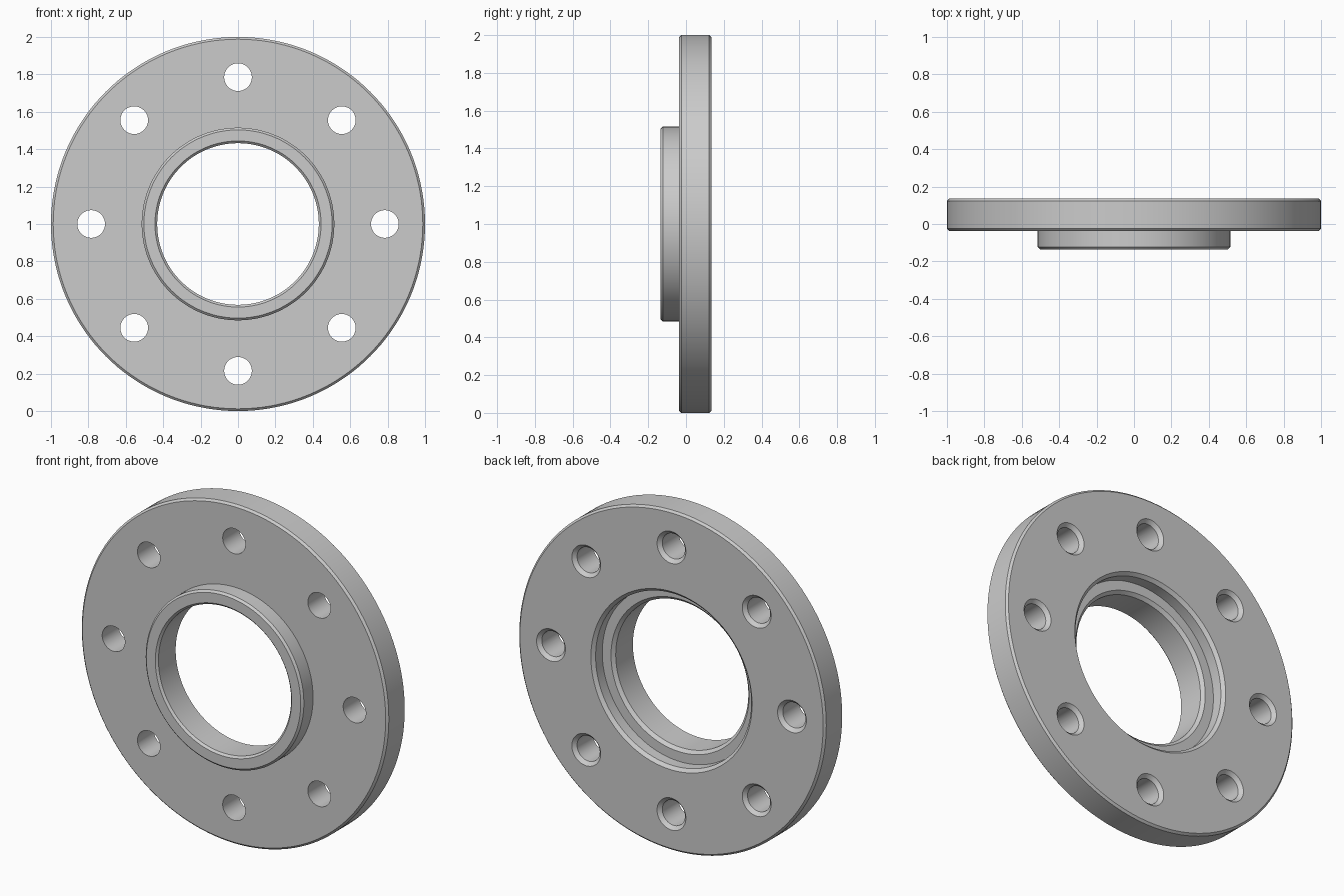
import bpy, bmesh
from math import sin, cos, pi, radians

cube = bpy.data.objects.get("Cube")
if cube:
    bpy.data.objects.remove(cube, do_unlink=True)

# Single metal colour
steel = bpy.data.materials.new("plain_grey_steel")
steel.use_nodes = True
GREY = (0.6, 0.6, 0.6, 1)
steel.diffuse_color = GREY
steel.node_tree.nodes["Principled BSDF"].inputs["Base Color"].default_value = GREY


def add_lathe(bm, profile, segments, cx=0, cz=1, closed=True):
    """Turn (radius, y) points about an axis parallel to y; open profiles get end caps."""
    rings = []
    for r, y in profile:
        rings.append([bm.verts.new((cx + r * cos(2 * pi * i / segments), y,
                                    cz + r * sin(2 * pi * i / segments)))
                      for i in range(segments)])
    pairs = list(zip(rings, rings[1:]))
    if closed:
        pairs.append((rings[-1], rings[0]))
    else:
        bm.faces.new(rings[0])
        bm.faces.new(rings[-1])
    for a, b in pairs:
        for i in range(segments):
            j = (i + 1) % segments
            bm.faces.new((a[i], a[j], b[j], b[i]))


def finish(bm, name):
    bmesh.ops.recalc_face_normals(bm, faces=bm.faces[:])
    mesh = bpy.data.meshes.new(name)
    bm.to_mesh(mesh)
    bm.free()
    mesh.materials.append(steel)
    obj = bpy.data.objects.new(name, mesh)
    bpy.context.scene.collection.objects.link(obj)
    return obj


# Main dimensions
BACK, FRONT, STEP, FLOOR = 0.135, -0.135, -0.037, 0.055
RIM, HUB, BORE, RECESS = 1.0, 0.515, 0.432, 0.507
C = 0.012       # small edge chamfer
D = 0.018       # recess chamfer

# Flange with raised front hub, through bore and stepped back recess
profile = [
    (BORE, FRONT + C), (BORE + C, FRONT),
    (HUB - C, FRONT), (HUB, FRONT + C), (HUB, STEP),
    (RIM - C, STEP), (RIM, STEP + C),
    (RIM, BACK - C), (RIM - C, BACK),
    (RECESS + D, BACK), (RECESS, BACK - D), (RECESS, FLOOR),
    (BORE + D, FLOOR), (BORE, FLOOR - D),
]
bm = bmesh.new()
add_lathe(bm, profile, 144)
flange = finish(bm, "flange")

# Eight bolt holes, countersunk at the back
HOLE, SINK, CIRCLE, OVER = 0.074, 0.02, 0.785, 0.05
hole = [(HOLE, STEP - OVER), (HOLE, BACK - SINK),
        (HOLE + SINK, BACK), (HOLE + SINK, BACK + OVER)]
bm = bmesh.new()
for k in range(8):
    a = k * pi / 4
    add_lathe(bm, hole, 48, CIRCLE * cos(a), 1 + CIRCLE * sin(a), closed=False)
cutter = finish(bm, "bolt_hole_cutter")
cutter.hide_render = True

cut = flange.modifiers.new("bolt_holes", "BOOLEAN")
cut.operation = "DIFFERENCE"
cut.solver = "EXACT"
cut.object = cutter

bpy.ops.object.select_all(action="DESELECT")
flange.select_set(True)
bpy.context.view_layer.objects.active = flange
bpy.ops.object.modifier_apply(modifier=cut.name)
bpy.data.objects.remove(cutter, do_unlink=True)
bpy.ops.object.shade_smooth_by_angle(angle=radians(30))
